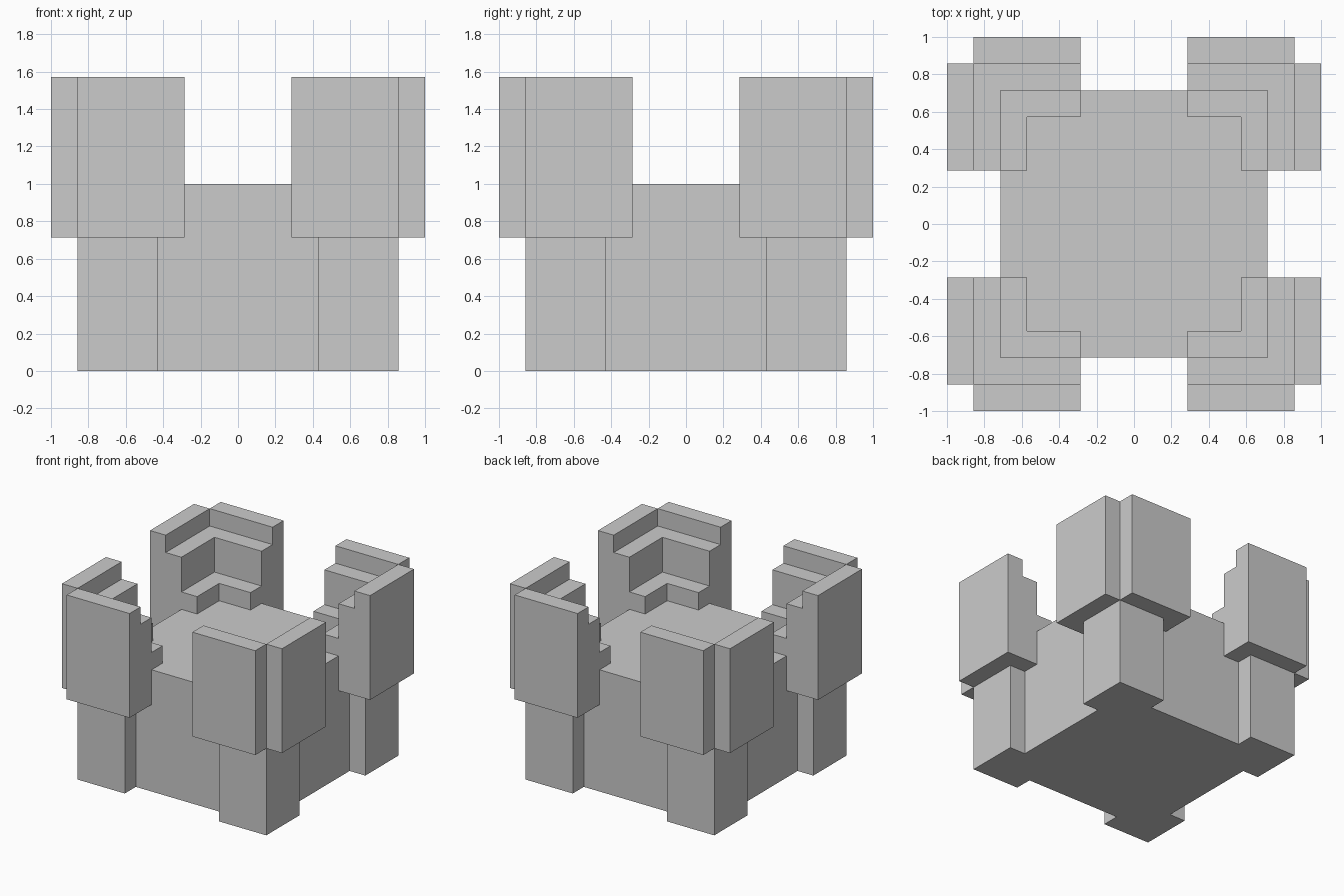
import bpy, bmesh

if "Cube" in bpy.data.objects:
    bpy.data.objects.remove(bpy.data.objects["Cube"])

U = 1 / 7  # block grid unit


def prism(name, outline, z0, z1, mirror=True):
    """Extrude an outline (grid units) from z0 to z1, mirrored to all four corners."""
    bm = bmesh.new()
    face = bm.faces.new([bm.verts.new((x * U, y * U, z0 * U)) for x, y in outline])
    top = bmesh.ops.extrude_face_region(bm, geom=[face])
    verts = [g for g in top["geom"] if isinstance(g, bmesh.types.BMVert)]
    bmesh.ops.translate(bm, verts=verts, vec=(0, 0, (z1 - z0) * U))
    bmesh.ops.recalc_face_normals(bm, faces=bm.faces)
    mesh = bpy.data.meshes.new(name)
    bm.to_mesh(mesh)
    bm.free()
    obj = bpy.data.objects.new(name, mesh)
    bpy.context.collection.objects.link(obj)
    if mirror:
        mod = obj.modifiers.new("four_corners", "MIRROR")
        mod.use_axis = (True, True, False)
        mod.use_mirror_merge = False
    return obj


def rect(x0, y0, x1, y1):
    return [(x0, y0), (x1, y0), (x1, y1), (x0, y1)]


def corner(end, inner, outer):
    """L-shaped outline wrapping a corner; both arms stop at 'end'."""
    return [(end, inner), (inner, inner), (inner, end),
            (outer, end), (outer, outer), (end, outer)]


# Central block
prism("body", rect(-5, -5, 5, 5), 0, 7, mirror=False)

# Corner posts wrapping the lower body
prism("corner_post", corner(3, 5, 6), 0, 5)

# Corner battlements: two outer slabs, then steps descending inward
prism("side_slab", rect(6, 2, 7, 6), 5, 11)
prism("front_back_slab", rect(2, 6, 6, 7), 5, 11)
prism("upper_step", corner(2, 5, 6), 5, 10)
prism("lower_step", corner(2, 4, 5), 7, 8)
